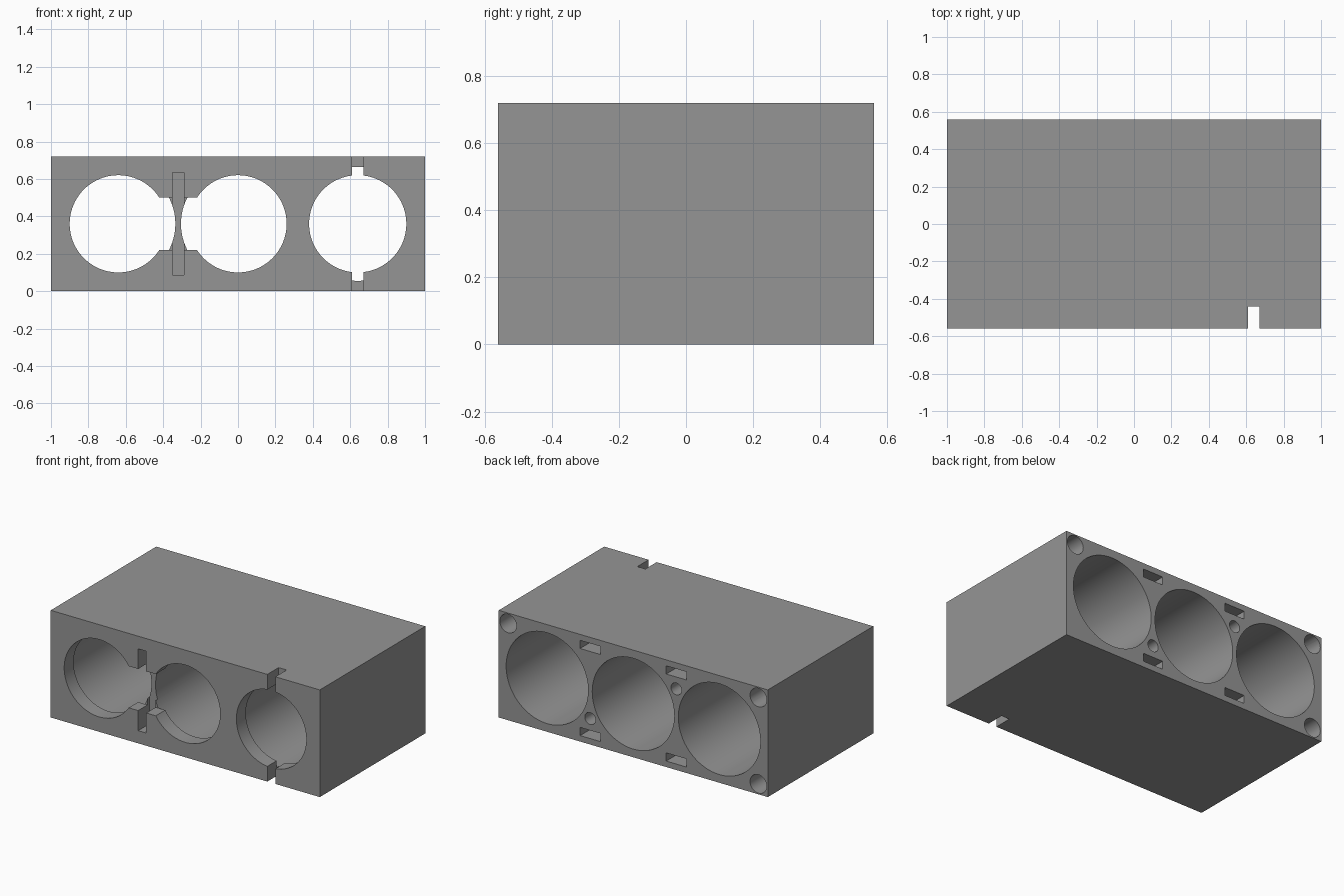
import bpy, math

if "Cube" in bpy.data.objects:
    bpy.data.objects.remove(bpy.data.objects["Cube"])

W, D, H = 2.0, 1.12, 0.72
FRONT, BACK, MID = -D / 2, D / 2, H / 2
LIP = 0.10          # thickness of the front lip around each bore

grey = bpy.data.materials.new("mid grey")
grey.diffuse_color = (0.3, 0.3, 0.3, 1)
grey.use_nodes = True
grey.node_tree.nodes["Principled BSDF"].inputs["Base Color"].default_value = grey.diffuse_color


def box(name, x0, x1, y0, y1, z0, z1):
    bpy.ops.mesh.primitive_cube_add(
        size=1, location=((x0 + x1) / 2, (y0 + y1) / 2, (z0 + z1) / 2))
    ob = bpy.context.object
    ob.name = name
    ob.scale = (x1 - x0, y1 - y0, z1 - z0)
    bpy.ops.object.transform_apply(location=True, rotation=False, scale=True)
    ob.data.materials.append(grey)
    return ob


def bore(name, x, z, r, y0, y1, sides):
    bpy.ops.mesh.primitive_cylinder_add(
        vertices=sides, radius=r, depth=y1 - y0,
        location=(x, (y0 + y1) / 2, z), rotation=(math.pi / 2, 0, 0))
    ob = bpy.context.object
    ob.name = name
    ob.data.materials.append(grey)
    return ob


block = box("holder_block", -1, 1, FRONT, BACK, 0, H)
cutters = []

# three large bores, each with a narrower opening through the front lip
for x in (-0.64, 0, 0.64):
    cutters.append(bore("main_bore", x, MID, 0.305, FRONT + LIP, BACK + 0.1, 96))
    cutters.append(bore("lip_opening", x, MID, 0.26, FRONT - 0.1, FRONT + LIP + 0.05, 96))

# front: notch joining two openings, short slot and full-height slot
cutters.append(box("joining_notch", -0.43, -0.215, FRONT - 0.1, FRONT + LIP, 0.22, 0.50))
cutters.append(box("short_slot", -0.35, -0.29, FRONT - 0.1, FRONT + 0.12, 0.085, 0.635))
cutters.append(box("full_slot", 0.61, 0.67, FRONT - 0.1, FRONT + 0.12, -0.1, H + 0.1))

# back: corner holes, rectangular pockets and two small holes
for sx in (-1, 1):
    for sz in (-1, 1):
        cutters.append(bore("corner_hole", sx * 0.93, MID + sz * 0.29, 0.062,
                            BACK - 0.3, BACK + 0.1, 32))
        z = MID + sz * 0.2925
        cutters.append(box("back_pocket", sx * 0.32 - 0.075, sx * 0.32 + 0.075,
                           BACK - 0.3, BACK + 0.1, z - 0.0275, z + 0.0275))
    cutters.append(bore("small_hole", sx * 0.32, MID - sx * 0.185, 0.04,
                        BACK - 0.3, BACK + 0.1, 32))

# cut everything from the block
bpy.ops.object.select_all(action='DESELECT')
bpy.context.view_layer.objects.active = block
block.select_set(True)
for c in cutters:
    mod = block.modifiers.new("cut", 'BOOLEAN')
    mod.operation = 'DIFFERENCE'
    mod.solver = 'EXACT'
    mod.object = c
    bpy.ops.object.modifier_apply(modifier=mod.name)
for c in cutters:
    bpy.data.objects.remove(c, do_unlink=True)

bpy.ops.object.shade_smooth_by_angle(angle=math.radians(30))
